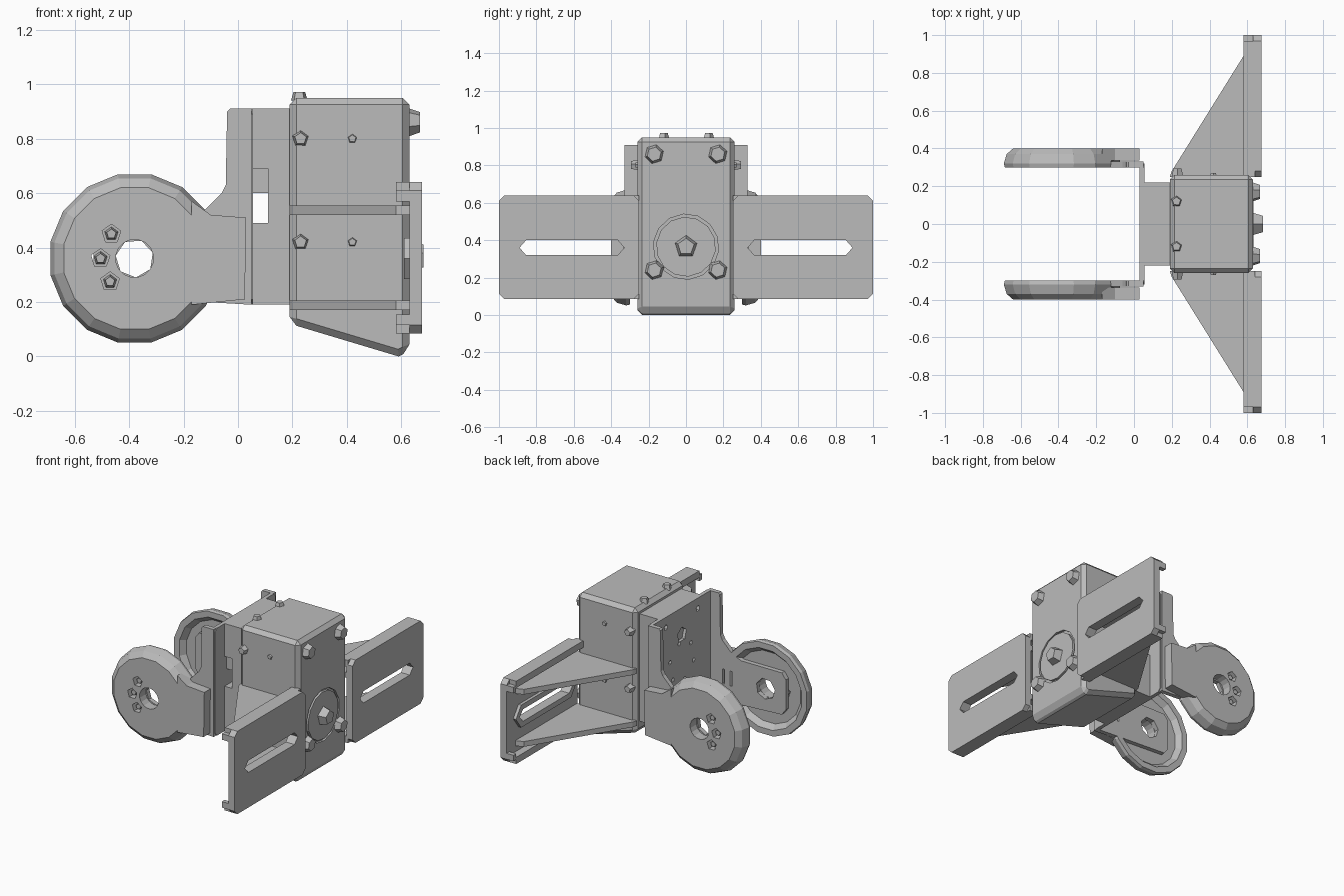
import bpy, bmesh, math
from mathutils import Vector

cube = bpy.data.objects.get("Cube")
if cube:
    bpy.data.objects.remove(cube, do_unlink=True)

grey = bpy.data.materials.new("plain grey")
grey.use_nodes = True
COLOUR = (0.5, 0.5, 0.5, 1)
grey.diffuse_color = COLOUR
grey.node_tree.nodes["Principled BSDF"].inputs["Base Color"].default_value = COLOUR


def finish(name, bm):
    bmesh.ops.recalc_face_normals(bm, faces=bm.faces)
    mesh = bpy.data.meshes.new(name)
    bm.to_mesh(mesh)
    bm.free()
    mesh.materials.append(grey)
    ob = bpy.data.objects.new(name, mesh)
    bpy.context.collection.objects.link(ob)
    return ob


def place(axis, u, v, d):
    # Outline coordinates are (y, z), (x, z) or (x, y) for axes x, y, z
    return {"x": (d, u, v), "y": (u, d, v), "z": (u, v, d)}[axis]


def prism(name, outline, axis, a, b):
    bm = bmesh.new()
    ends = [[bm.verts.new(place(axis, u, v, d)) for u, v in outline] for d in (a, b)]
    for ring in ends:
        bm.faces.new(ring)
    n = len(outline)
    for i in range(n):
        j = (i + 1) % n
        bm.faces.new((ends[0][i], ends[0][j], ends[1][j], ends[1][i]))
    return finish(name, bm)


def rect(u0, v0, u1, v1, c=0):
    if not c:
        return [(u0, v0), (u1, v0), (u1, v1), (u0, v1)]
    return [(u0 + c, v0), (u1 - c, v0), (u1, v0 + c), (u1, v1 - c),
            (u1 - c, v1), (u0 + c, v1), (u0, v1 - c), (u0, v0 + c)]


def ngon(u, v, r, n, turn=0.3):
    return [(u + r * math.cos(turn + math.tau * i / n),
             v + r * math.sin(turn + math.tau * i / n)) for i in range(n)]


def cut(ob, outline, axis, a, b):
    tool = prism("cutter", outline, axis, a, b)
    mod = ob.modifiers.new("cut", "BOOLEAN")
    mod.operation = "DIFFERENCE"
    mod.solver = "EXACT"
    mod.object = tool
    tool.hide_render = True
    tool.hide_set(True)


def lathe(name, profile, x, z, side, n):
    bm = bmesh.new()
    rings = []
    for i in range(n):
        t = math.tau * (i + 0.5) / n
        rings.append([bm.verts.new((x + r * math.cos(t), side * y, z + r * math.sin(t)))
                      for r, y in profile])
    m = len(profile)
    for i in range(n):
        p, q = rings[i], rings[(i + 1) % n]
        for k in range(m):
            bm.faces.new((p[k], q[k], q[(k + 1) % m], p[(k + 1) % m]))
    return finish(name, bm)


def bolt(name, axis, u, v, r, a, b, n=6):
    # Tapered bolt head
    bm = bmesh.new()
    low = [bm.verts.new(place(axis, p, q, a)) for p, q in ngon(u, v, r, n)]
    top = [bm.verts.new(place(axis, p, q, b)) for p, q in ngon(u, v, r * 0.7, n)]
    bm.faces.new(low)
    bm.faces.new(top)
    for i in range(n):
        j = (i + 1) % n
        bm.faces.new((low[i], low[j], top[j], top[i]))
    return finish(name, bm)


# Main housing with sloping underside
housing = prism("housing", [(.19, .95), (.63, .95), (.63, .02), (.59, 0), (.19, .12)],
                "y", -.26, .26)
bevel = housing.modifiers.new("edge chamfer", "BEVEL")
bevel.width = .025
bevel.segments = 1
bevel.limit_method = "ANGLE"
bevel.angle_limit = math.radians(60)

# Round cover in a groove, with its centre bolt
cut(housing, ngon(0, .365, .175, 14), "x", .615, .7)
prism("round_cover", ngon(0, .365, .16, 14), "x", .6, .632)
bolt("cover_bolt", "x", 0, .365, .065, .62, .682, 5)

# Motor body between housing and bracket
prism("motor_body_lower", rect(.05, .19, .20, .49), "y", -.22, .22)
prism("motor_body_upper", rect(.05, .69, .20, .91), "y", -.22, .22)
prism("motor_body_middle", rect(.11, .48, .20, .70), "y", -.22, .22)
prism("motor_ledge", rect(.05, .60, .12, .70), "y", -.2, .2)

# Bracket back plate with its mounting holes
back = prism("bracket_back", rect(-.32, .19, .32, .91, .02), "x", .03, .055)
cut(back, ngon(0, .73, .05, 5), "x", 0, .1)
for y, z in ngon(0, .55, .13, 6):
    cut(back, ngon(y, z, .015, 5), "x", 0, .1)
for y in (-.17, .17):
    for z in (.26, .84):
        cut(back, ngon(y, z, .02, 5), "x", 0, .1)

arm_outline = [(.05, .19), (.05, .91), (-.03, .91), (-.04, .9), (-.045, .63), (-.06, .6),
               (-.13, .53), (-.2, .5), (-.5, .5), (-.53, .46), (-.53, .26), (-.5, .22),
               (-.12, .2)]
wheel_profile = [(.07, .40), (.265, .40), (.3, .37), (.315, .32), (.31, .30),
                 (.27, .30), (.24, .335), (.07, .335)]

for side, word in ((1, "left"), (-1, "right")):
    # Bracket arm
    arm = prism(word + "_bracket_arm", arm_outline, "y", side * .30, side * .33)
    cut(arm, ngon(-.38, .36, .07, 7), "y", side * .2, side * .5)
    cut(arm, rect(-.13, .31, -.06, .41), "y", side * .2, side * .5)

    # Cupped wheel with bolt recesses and a neck to the bracket
    wheel = lathe(word + "_wheel", wheel_profile, -.38, .36, side, 16)
    for x, z in ((-.465, .45), (-.505, .36), (-.47, .275)):
        cut(wheel, ngon(x, z, .036, 5), "y", side * .3, side * .5)
        bolt(word + "_wheel_bolt", "y", x, z, .026, side * .33, side * .385, 5)
    neck = prism(word + "_wheel_neck",
                 [(-.17, .19), (.025, .21), (.03, .51), (-.10, .52), (-.17, .57)],
                 "y", side * .335, side * .40)
    cut(neck, rect(-.1, .25, .0, .47), "y", side * .2, side * .36)

    # Wing plate with lips and a long slot
    y0, y1 = sorted((side * .25, side * 1.0))
    s0, s1 = sorted((side * .33, side * .89))
    slot = [(s0, .36), (s0 + .035, .32), (s1 - .035, .32),
            (s1, .36), (s1 - .035, .40), (s0 + .035, .40)]
    rim = [(s0 - .04, .36), (s0 + .015, .285), (s1 - .015, .285),
           (s1 + .04, .36), (s1 - .015, .435), (s0 + .015, .435)]
    plate = prism(word + "_wing_plate", rect(y0, .085, y1, .64, .03), "x", .63, .675)
    slot_rim = prism(word + "_slot_rim", rim, "x", .61, .632)
    for part in (plate, slot_rim):
        cut(part, slot, "x", .5, .8)
    e0, e1 = sorted((side * .25, side * .97))
    for z0, z1 in ((.085, .13), (.595, .64)):
        prism(word + "_wing_lip", rect(e0, z0, e1, z1), "x", .58, .64)
    prism(word + "_wing_end_lip", rect(side * .97, .115, side * 1.0, .155), "x", .58, .64)
    prism(word + "_wing_end_lip", rect(side * .97, .57, side * 1.0, .61), "x", .58, .64)

    # Triangular gussets
    for z in (.17, .52):
        prism(word + "_gusset", [(.19, side * .25), (.20, side * .28), (.58, side * .89),
                                 (.635, side * .91), (.635, side * .25)], "z", z, z + .035)

    # Housing bolts on the outer face, sides and top
    for z in (.24, .86):
        bolt(word + "_corner_bolt", "x", side * .17, z, .055, .62, .668)
    for z in (.42, .80):
        bolt(word + "_side_bolt", "y", .23, z, .032, side * .25, side * .295, 5)
        bolt(word + "_side_pin", "y", .42, z, .02, side * .25, side * .27, 5)
    bolt(word + "_top_bolt", "z", .225, side * .12, .032, .94, .972, 5)
